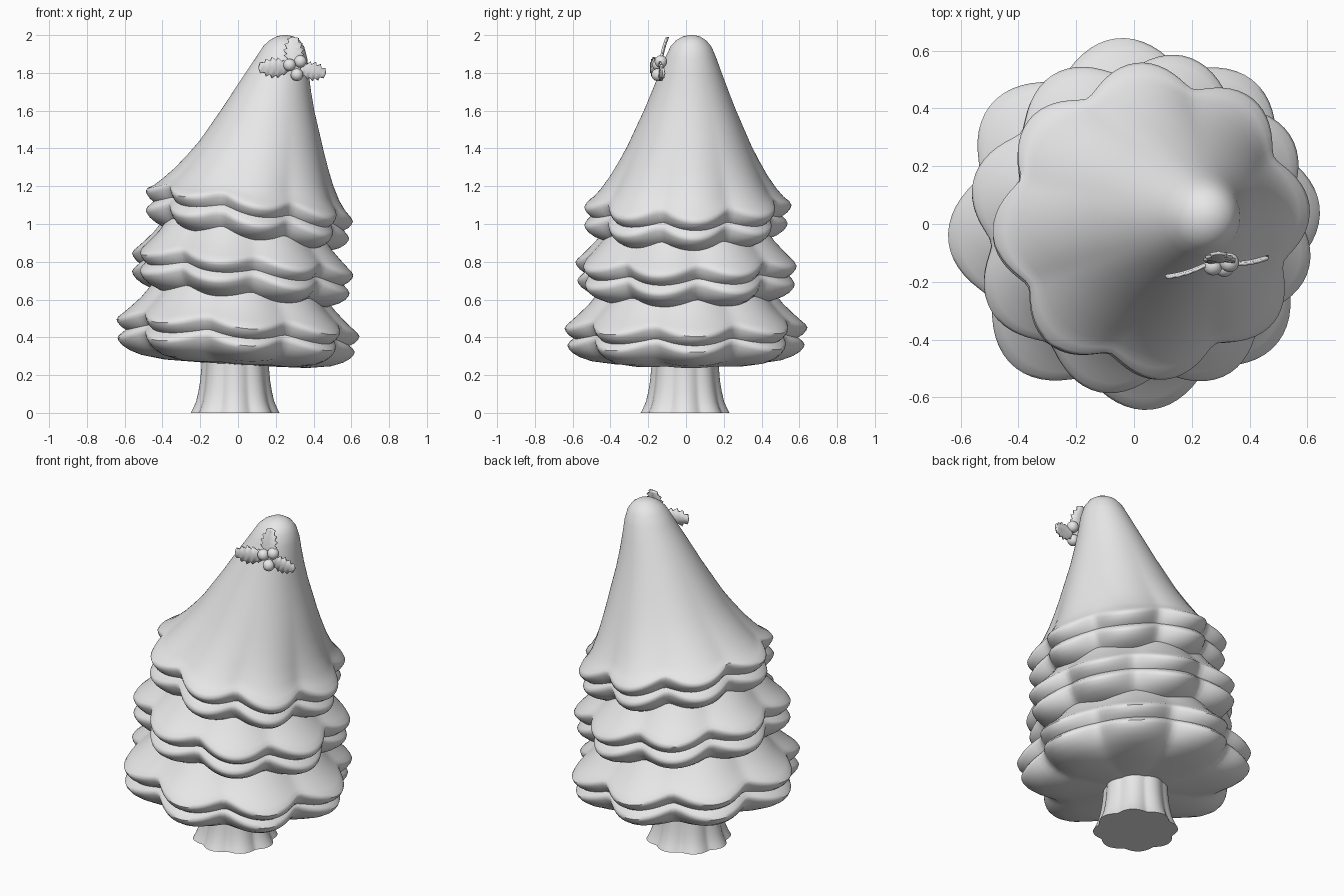
import bpy, bmesh
from math import sin, cos, pi, sqrt, radians
from mathutils import Vector

cube = bpy.data.objects.get("Cube")
if cube:
    bpy.data.objects.remove(cube, do_unlink=True)

# One plain grey for the whole model
grey = bpy.data.materials.new("plain grey")
grey.use_nodes = True
grey.diffuse_color = (0.8, 0.8, 0.8, 1)
for node in grey.node_tree.nodes:
    if node.type == 'BSDF_PRINCIPLED':
        node.inputs["Base Color"].default_value = (0.8, 0.8, 0.8, 1)


def finish(name, bm, angle=50):
    bmesh.ops.recalc_face_normals(bm, faces=bm.faces)
    mesh = bpy.data.meshes.new(name)
    bm.to_mesh(mesh)
    bm.free()
    mesh.materials.append(grey)
    ob = bpy.data.objects.new(name, mesh)
    bpy.context.collection.objects.link(ob)
    bpy.ops.object.select_all(action='DESELECT')
    ob.select_set(True)
    bpy.context.view_layer.objects.active = ob
    bpy.ops.object.shade_smooth_by_angle(angle=radians(angle))
    return ob


def scallop(a):
    """1 at a lobe tip, near 0 at the notch between two lobes."""
    c = cos(4 * a)
    return (sqrt(c * c + 0.03) - 0.17) / 0.845


def loft(name, rings, phase, segs=128):
    """Skin scalloped rings of (centre x, centre y, radius, z, slope, depth, lift)."""
    bm = bmesh.new()
    loops = []
    for cx, cy, r, z, slope, depth, lift in rings:
        loop = []
        for i in range(segs):
            a = 2 * pi * i / segs
            notch = 1 - scallop(a - radians(phase))
            rr = r * (1 - depth * notch)
            loop.append(bm.verts.new((cx + rr * cos(a), cy + rr * sin(a),
                                      z - slope * rr * cos(a) + lift * notch)))
        loops.append(loop)
    for lo, hi in zip(loops, loops[1:]):
        for i in range(segs):
            j = (i + 1) % segs
            bm.faces.new((lo[i], lo[j], hi[j], hi[i]))
    bm.faces.new(loops[0])
    bm.faces.new(loops[-1])
    return finish(name, bm)


# Rim and underside shared by every tier: (fraction of radius, height from tip)
UNDER = [(0.15, -0.11), (0.6, -0.105), (0.8, -0.088), (0.9, -0.066),
         (0.96, -0.043), (0.99, -0.022), (1.0, -0.006)]
SKIRT = [(0.985, 0.01), (0.94, 0.035), (0.88, 0.07), (0.8, 0.12), (0.7, 0.2), (0.6, 0.28)]


def rim_rings(profile, cx, cy, r, z, slope):
    return [(cx, cy, r * f, z + dz, slope, 0.13 * f * f, 0.045 * f ** 4)
            for f, dz in profile]


# Five lower tiers: name, centre x, radius, tip height, slope, lobe phase
for name, cx, r, z, slope, phase in [
        ("bottom_tier_lower", -0.01, 0.63, 0.365, 0.06, 5),
        ("bottom_tier_upper", 0.0, 0.645, 0.455, 0.07, 5),
        ("middle_tier_lower", 0.015, 0.59, 0.695, 0.1, 30),
        ("middle_tier_upper", 0.025, 0.6, 0.79, 0.1, 30),
        ("top_tier_lower", 0.05, 0.54, 1.005, 0.14, 5)]:
    loft(name, rim_rings(UNDER + SKIRT, cx, 0, r, z, slope), phase)

# Leaning cone with the top rim
top = rim_rings(UNDER, 0.06, 0.01, 0.55, 1.1, 0.147)
for cx, r, z in [(0.06, 0.54, 1.112), (0.062, 0.51, 1.135), (0.068, 0.47, 1.18),
                 (0.085, 0.42, 1.25), (0.105, 0.373, 1.33), (0.125, 0.33, 1.41),
                 (0.145, 0.285, 1.51), (0.165, 0.24, 1.61), (0.187, 0.2, 1.71),
                 (0.21, 0.165, 1.8), (0.232, 0.135, 1.88), (0.243, 0.108, 1.94),
                 (0.248, 0.08, 1.972), (0.25, 0.045, 1.993), (0.25, 0.012, 2.0)]:
    f = r / 0.55
    top.append((cx, 0.01 + 0.02 * (1 - f), r, z, 0.147 * f, 0.13 * f ** 4, 0.045 * f ** 6))
loft("top_cone", top, 5)

# Fluted trunk with a flared foot
loft("trunk", [(-0.015, -0.005, r, z, 0, d, 0) for r, z, d in
               [(0.235, 0, 0.1), (0.222, 0.025, 0.1), (0.207, 0.06, 0.09),
                (0.195, 0.11, 0.08), (0.185, 0.17, 0.07), (0.178, 0.25, 0.06),
                (0.178, 0.32, 0.06)]], 0)


def holly_leaf(name, base, tip, width, bow):
    """Spiky leaf: a folded strip from base to tip, bowed towards the front."""
    base, tip = Vector(base), Vector(tip)
    along = tip - base
    side = along.cross(Vector((0, 1, 0))).normalized()
    out = Vector((0, -1, 0))
    bm = bmesh.new()
    rows = []
    n = 10
    for i in range(n + 1):
        t = i / n
        w = width * (0.25 + 0.75 * sin(pi * min(1, t * 0.85 + 0.12)))
        w *= 1.0 if i % 2 else 0.68
        if i == n:
            w = 0.001
        mid = base + along * t + out * bow * sin(pi * t)
        lean = along * (0.05 if i % 2 else 0)
        rows.append([bm.verts.new(mid + side * w * s + lean * abs(s)
                                  + out * 0.006 * abs(s)) for s in (-1, 0, 1)])
    for a, b in zip(rows, rows[1:]):
        for k in (0, 1):
            bm.faces.new((a[k], a[k + 1], b[k + 1], b[k]))
    ob = finish(name, bm, 40)
    solid = ob.modifiers.new("thickness", 'SOLIDIFY')
    solid.thickness = 0.011
    solid.offset = 0


# Holly sprig near the tip
holly_leaf("holly_leaf_right", (0.265, -0.13, 1.828), (0.11, -0.18, 1.828), 0.056, 0.008)
holly_leaf("holly_leaf_left", (0.33, -0.135, 1.82), (0.465, -0.112, 1.797), 0.052, 0.006)
holly_leaf("holly_leaf_up", (0.3, -0.13, 1.845), (0.292, -0.095, 1.99), 0.056, 0.006)
for i, spot in enumerate([(0.273, -0.145, 1.842), (0.33, -0.133, 1.86), (0.312, -0.15, 1.79)]):
    bm = bmesh.new()
    bmesh.ops.create_uvsphere(bm, u_segments=24, v_segments=16, radius=0.033)
    bmesh.ops.translate(bm, verts=bm.verts, vec=spot)
    finish(f"holly_berry_{i + 1}", bm)
